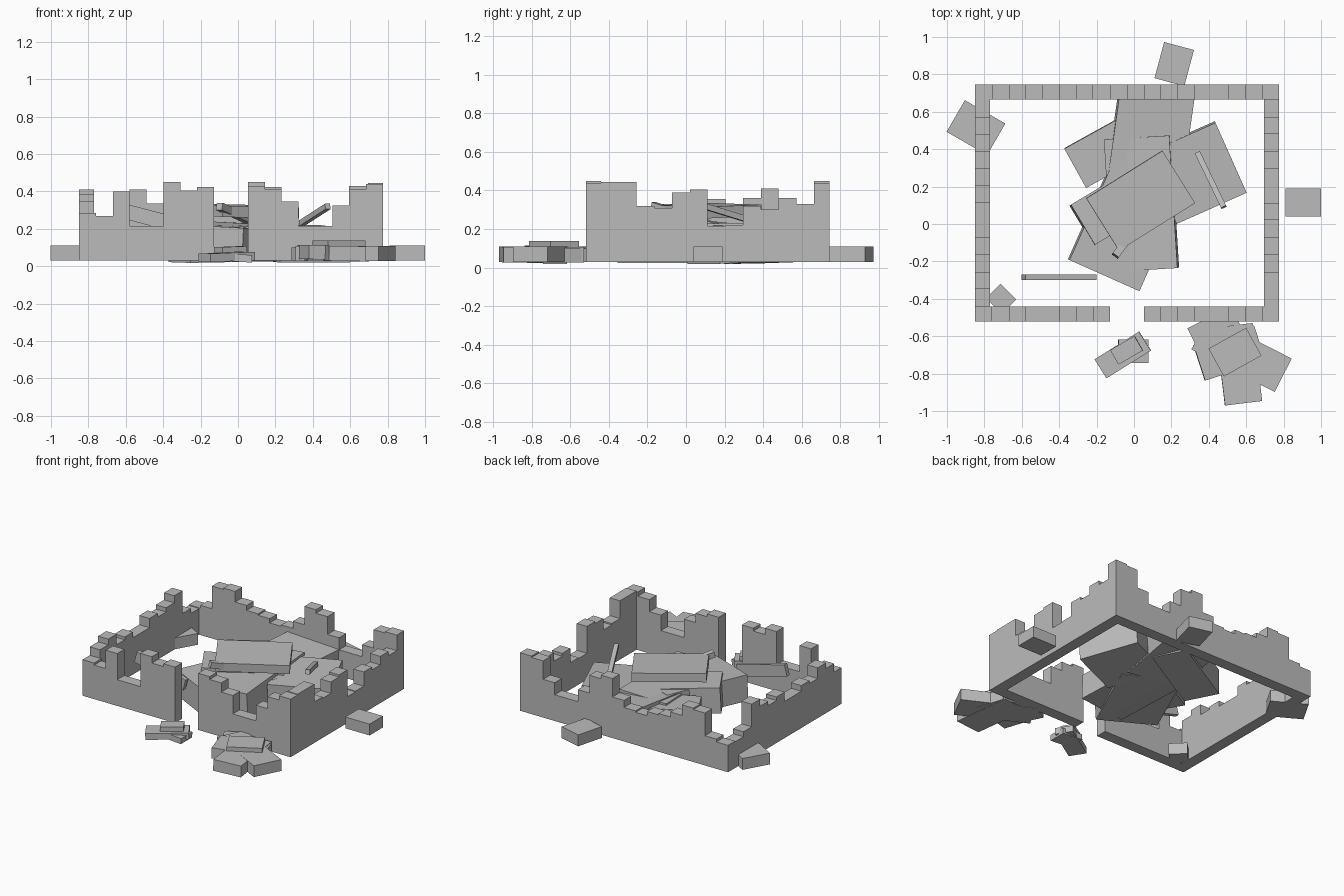
import bpy
import bmesh
from math import radians
from mathutils import Euler, Matrix, Vector

cube = bpy.data.objects.get("Cube")
if cube:
    bpy.data.objects.remove(cube, do_unlink=True)

stone = bpy.data.materials.new("grey_stone")
stone.use_nodes = True
grey = (0.5, 0.5, 0.5, 1)
stone.diffuse_color = grey
stone.node_tree.nodes["Principled BSDF"].inputs["Base Color"].default_value = grey


def add_box(bm, center, size, turn=(0, 0, 0)):
    rot = Euler([radians(a) for a in turn]).to_matrix().to_4x4()
    mat = Matrix.Translation(center) @ rot @ Matrix.Diagonal((*size, 1))
    bmesh.ops.create_cube(bm, size=1, matrix=mat)


def finish(name, bm):
    mesh = bpy.data.meshes.new(name)
    bm.to_mesh(mesh)
    bm.free()
    mesh.materials.append(stone)
    obj = bpy.data.objects.new(name, mesh)
    bpy.context.collection.objects.link(obj)
    return obj


def slab(name, center, size, turn=(0, 0, 0)):
    bm = bmesh.new()
    add_box(bm, center, size, turn)
    return finish(name, bm)


def beam(name, start, end, width, height):
    a, b = Vector(start), Vector(end)
    rot = (b - a).to_track_quat('X', 'Z').to_matrix().to_4x4()
    bm = bmesh.new()
    mat = (Matrix.Translation((a + b) / 2) @ rot
           @ Matrix.Diagonal(((b - a).length, width, height, 1)))
    bmesh.ops.create_cube(bm, size=1, matrix=mat)
    return finish(name, bm)


# Broken walls: a row of columns, heights in hundredths, zero is a gap
X0, X1, Y0, Y1, THICK, BASE = -0.85, 0.775, -0.52, 0.745, 0.08, 0.03


def wall(name, along_x, fixed, start, end, tops):
    bm = bmesh.new()
    step = (end - start) / len(tops)
    for i, top in enumerate(tops):
        if not top:
            continue
        tall = top / 100 - BASE
        mid = start + (i + 0.5) * step
        z = BASE + tall / 2
        if along_x:
            add_box(bm, (mid, fixed, z), (step, THICK, tall))
        else:
            add_box(bm, (fixed, mid, z), (THICK, step, tall))
    return finish(name, bm)


half = THICK / 2
wall("front_wall", True, Y0 + half, X0, X1,
     [28.5, 27, 40, 21.5, 21.5, 45, 40.5, 42.5, 0, 0,
      43, 41, 34.5, 21.5, 21.5, 32.5, 41, 44])
wall("back_wall", True, Y1 - half, X0, X1,
     [22, 24, 40, 41, 33.5, 30, 29, 26, 27, 32,
      45, 42.5, 30, 21.5, 21.5, 30, 43, 44])
wall("west_wall", False, X0 + half, Y0 + THICK, Y1 - THICK,
     [34.5, 38.5, 31, 33, 29, 29, 35.5, 33, 36, 41, 25, 21.5])
wall("east_wall", False, X1 - half, Y0 + THICK, Y1 - THICK,
     [44.5, 44.5, 32, 31, 39, 40.5, 21.5, 22, 32, 30, 36, 33])

# Collapsed masonry heap inside the walls: thick tilted blocks and a top slab
THICK_BLOCK = 0.18
slab("top_slab", (0.035, 0.125, 0.295), (0.48, 0.33, 0.06), (2, 1, 32))
slab("rear_heap_block", (0.09, 0.48, 0.13), (0.40, 0.44, THICK_BLOCK), (2, 3, -8))
slab("west_heap_block", (-0.06, 0.44, 0.115), (0.58, 0.24, THICK_BLOCK), (1, -1, 29))
slab("east_heap_block", (0.33, 0.275, 0.12), (0.41, 0.41, THICK_BLOCK), (3, 0, 24))
slab("front_heap_block", (-0.04, 0.0, 0.125), (0.41, 0.60, THICK_BLOCK), (0, 3, -24))
slab("middle_heap_block", (-0.05, 0.13, 0.14), (0.53, 0.25, THICK_BLOCK), (0, 3, 31))
slab("long_heap_block", (0.04, 0.11, 0.13), (0.35, 0.71, THICK_BLOCK), (1, -3, 3.5))

# Fallen timbers
beam("long_beam", (-0.1, -0.17, 0.32), (0.38, 0.48, 0.1), 0.04, 0.04)
beam("short_beam", (0.34, 0.38, 0.23), (0.48, 0.09, 0.32), 0.03, 0.03)
beam("leaning_plank", (-0.59, -0.285, 0.29), (-0.21, -0.285, 0.19), 0.03, 0.08)

# Loose blocks around the walls
slab("east_block", (0.905, 0.115, 0.07), (0.19, 0.15, 0.08))
slab("rear_block", (0.215, 0.855, 0.07), (0.165, 0.20, 0.08), (0, 0, -15))
slab("west_block", (-0.845, 0.515, 0.07), (0.25, 0.195, 0.08), (0, 0, -30))
slab("corner_block", (-0.71, -0.40, 0.07), (0.11, 0.12, 0.08), (0, 0, 45))

# Small pile by the gateway
slab("gate_pile_long", (-0.06, -0.70, 0.05), (0.28, 0.12, 0.045), (0, -2, 32))
slab("gate_pile_square", (-0.005, -0.68, 0.045), (0.16, 0.125, 0.04), (0, 4, 0))
slab("gate_pile_top", (-0.04, -0.675, 0.09), (0.15, 0.09, 0.03), (0, -2, 30))

# Larger pile by the front corner
slab("corner_pile_deep", (0.56, -0.75, 0.068), (0.20, 0.42, 0.08), (0, 1, 7))
slab("corner_pile_wide", (0.575, -0.695, 0.068), (0.50, 0.20, 0.08), (0, 0, -27))
slab("corner_pile_cross", (0.51, -0.69, 0.07), (0.34, 0.20, 0.075), (0, 2, 18))
slab("corner_pile_back", (0.44, -0.575, 0.065), (0.26, 0.17, 0.07), (0, 0, 27))
slab("corner_pile_top", (0.54, -0.685, 0.12), (0.23, 0.17, 0.035), (0, 0, 29))
